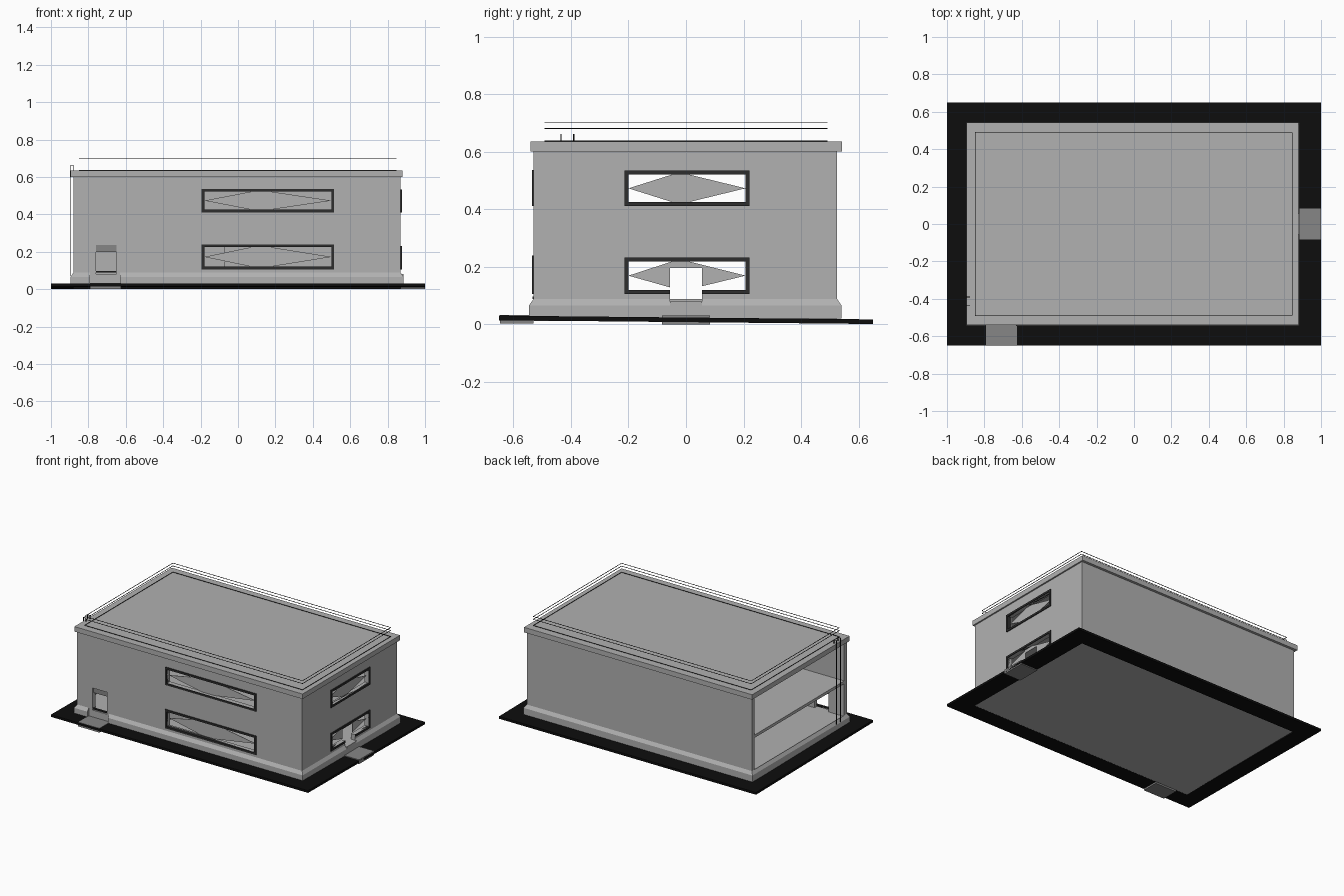
import bpy, bmesh
from mathutils import Vector

if "Cube" in bpy.data.objects:
    bpy.data.objects.remove(bpy.data.objects["Cube"])


def material(name, v):
    m = bpy.data.materials.new(name)
    m.diffuse_color = (v, v, v, 1)
    m.use_nodes = True
    m.node_tree.nodes["Principled BSDF"].inputs["Base Color"].default_value = m.diffuse_color
    return m


WALL = material("wall grey", 0.44)
STEP = material("step grey", 0.24)
FRAME = material("frame charcoal", 0.026)
PAVING = material("paving black", 0.004)
METAL = material("rail black", 0.004)


def finish(name, bm, mat):
    bmesh.ops.recalc_face_normals(bm, faces=bm.faces)
    me = bpy.data.meshes.new(name)
    bm.to_mesh(me)
    bm.free()
    me.materials.append(mat)
    ob = bpy.data.objects.new(name, me)
    bpy.context.collection.objects.link(ob)
    return ob


def box(name, x, y, z, mat):
    bm = bmesh.new()
    bmesh.ops.create_cube(bm, size=1)
    for v in bm.verts:
        v.co = [r[0] if c < 0 else r[1] for c, r in zip(v.co, (x, y, z))]
    return finish(name, bm, mat)


def extrude(bm, depth):
    res = bmesh.ops.extrude_face_region(bm, geom=bm.faces[:])
    vs = [g for g in res["geom"] if isinstance(g, bmesh.types.BMVert)]
    bmesh.ops.translate(bm, verts=vs, vec=Vector(depth))


def panel(name, u, v, holes, place, depth, mat):
    """Rectangular panel with rectangular holes, thickened along depth."""
    us = sorted({*u, *(h[i] for h in holes for i in (0, 1))})
    vs = sorted({*v, *(h[i] for h in holes for i in (2, 3))})
    bm = bmesh.new()
    grid = {(a, b): bm.verts.new(place(a, b)) for a in us for b in vs}
    for a, b in zip(us, us[1:]):
        for c, d in zip(vs, vs[1:]):
            mu, mv = (a + b) / 2, (c + d) / 2
            if not any(h[0] < mu < h[1] and h[2] < mv < h[3] for h in holes):
                bm.faces.new([grid[a, c], grid[b, c], grid[b, d], grid[a, d]])
    bmesh.ops.delete(bm, geom=[w for w in bm.verts if not w.link_faces], context='VERTS')
    extrude(bm, depth)
    return finish(name, bm, mat)


def plate(name, pts, place, depth, mat):
    bm = bmesh.new()
    bm.faces.new([bm.verts.new(place(*p)) for p in pts])
    extrude(bm, depth)
    return finish(name, bm, mat)


X0, X1, Y0, Y1 = -0.88, 0.87, -0.53, 0.525


def front(u, z, d=0.0):
    return (u, Y0 - d, z)


def right(u, z, d=0.0):
    return (X1 + d, u, z)


# Sloping paving around the building
panel("paving", (-1, 1), (-0.65, 0.65), [(X0, X1, Y0, Y1)],
      lambda x, y: (x, y, 0.0235 - 0.01 * y), (0, 0, -0.016), PAVING)

# Floors and roof
box("ground_floor", (X0, X1), (Y0 + .002, Y1 - .002), (0.012, 0.08), WALL)
box("upper_floor", (X0, X1 - .03), (Y0 + .02, Y1 - .02), (0.31, 0.33), WALL)
box("roof", (-0.895, 0.88), (-0.54, 0.543), (0.6, 0.635), WALL)

# Walls; the left end is open
front_win = [(-0.18, 0.5, 0.12, 0.225), (-0.18, 0.5, 0.425, 0.522)]
right_win = [(-0.2, 0.207, 0.12, 0.218), (-0.2, 0.207, 0.425, 0.52)]
panel("front_wall", (X0, X1), (0.02, 0.6), front_win + [(-0.76, -0.65, 0.08, 0.235)],
      front, (0, 0.03, 0), WALL)
panel("right_wall", (Y0 + .03, Y1 - .03), (0.02, 0.6), right_win + [(-0.055, 0.055, 0.08, 0.195)],
      right, (-0.03, 0, 0), WALL)
box("back_wall", (X0, X1), (Y1 - 0.03, Y1), (0.02, 0.6), WALL)
box("inner_partition", (-0.5, -0.07), (-0.36, -0.34), (0.08, 0.31), WALL)


# Chamfered plinth, mitred at the corners
def plinth(name, place, a, b, corner_a, corner_b):
    profile = [(0, 0.02), (0.015, 0.02), (0.015, 0.066), (0, 0.088)]
    bm = bmesh.new()
    ends = [[bm.verts.new(place(e + s * d, z, d)) for d, z in profile]
            for e, s in ((a, -corner_a), (b, corner_b))]
    for i in range(4):
        j = (i + 1) % 4
        bm.faces.new([ends[0][i], ends[0][j], ends[1][j], ends[1][i]])
    for e in ends:
        bm.faces.new(e)
    finish(name, bm, WALL)


plinth("front_plinth_left", front, X0, -0.79, 1, 0)
plinth("front_plinth_right", front, -0.63, X1, 0, 1)
plinth("right_plinth_front", right, Y0, -0.055, 1, 0)
plinth("right_plinth_back", right, 0.055, Y1, 0, 1)
plinth("back_plinth", lambda u, z, d: (u, Y1 + d, z), X0, X1, 1, 1)
plinth("left_plinth", lambda u, z, d: (X0 - d, u, z), Y0, Y1, 1, 1)


# Window frames and lozenge panes
def window(name, place, hole, out, gap=None):
    a, b, c, d = hole
    t = 0.014
    holes = [hole] + ([(gap[0], gap[1], c - t, c)] if gap else [])
    panel(name + "_frame", (a - t, b + t), (c - t, d + t), holes,
          lambda u, z: place(u, z, 0.006), [-0.026 * o for o in out], FRAME)
    m, w = a + (b - a) * 0.42, (b - a) * 0.05
    mid = (c + d) / 2
    pts = [(a, mid), (m - w, d), (m + w * 2, d), (b, mid)]
    if gap:  # pane stops around the doorway
        pts += [(gap[1], c + .012), (gap[1], 0.195), (gap[0], 0.195), (gap[0], c + .008)]
    else:
        pts += [(m + w * 2, c), (m - w, c)]
    plate(name + "_pane", pts, lambda u, z: place(u, z, -0.018),
          [-0.003 * o for o in out], WALL)


window("front_lower_window", front, front_win[0], (0, -1, 0))
window("front_upper_window", front, front_win[1], (0, -1, 0))
window("right_lower_window", right, right_win[0], (1, 0, 0), (-0.055, 0.055))
window("right_upper_window", right, right_win[1], (1, 0, 0))

# Doorways and steps
box("front_door_transom", (-0.76, -0.65), (Y0 + .008, Y0 + .02), (0.2, 0.235), STEP)
box("front_door_bar", (-0.76, -0.65), (Y0 - .003, Y0 + .01), (0.088, 0.096), FRAME)
box("front_step", (-0.79, -0.625), (-0.647, Y0), (0.002, 0.032), STEP)
box("right_step", (X1, 1.0), (-0.083, 0.083), (0.0, 0.03), STEP)
box("right_threshold", (X1, X1 + .015), (-0.055, 0.055), (0.03, 0.08), WALL)

# Roof railing: thin horizontal rails on all four sides
R = 0.0013
for i, z in enumerate((0.637, 0.68, 0.70)):
    for side, y in (("front", -0.49), ("back", 0.49)):
        box(f"{side}_rail_{i}", (-0.85, 0.845), (y - R, y + R), (z - R, z + R), METAL)
    for side, x in (("left", -0.85), ("right", 0.845)):
        box(f"{side}_rail_{i}", (x - R, x + R), (-0.49, 0.49), (z - R, z + R), METAL)

# Roof ladder at the open end
for i, y in enumerate((-0.435, -0.39)):
    box(f"ladder_stile_{i}", (-0.899, -0.895), (y - .002, y + .002), (0.07, 0.662), METAL)
    box(f"ladder_hook_{i}", (-0.899, -0.876), (y - .002, y + .002), (0.659, 0.662), METAL)
    box(f"ladder_foot_{i}", (-0.88, -0.876), (y - .002, y + .002), (0.634, 0.662), METAL)
